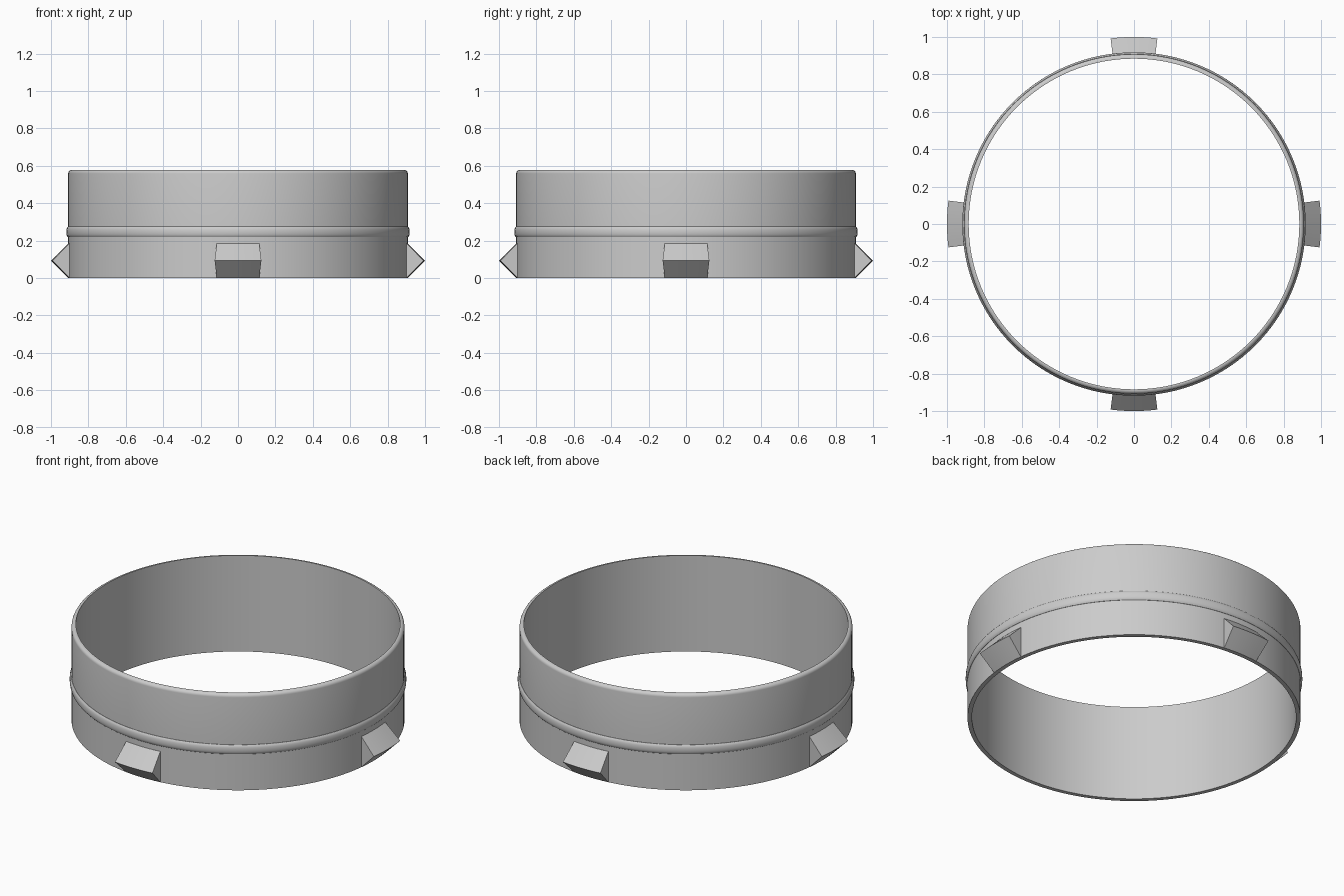
import bpy, bmesh, math

cube = bpy.data.objects.get("Cube")
if cube:
    bpy.data.objects.remove(cube, do_unlink=True)

INNER, OUTER, HEIGHT = 0.884, 0.908, 0.578
LUG_TIP, LUG_TOP = 1.0, 0.185
SEGMENTS = 128

grey = bpy.data.materials.new("light grey")
grey.use_nodes = True
grey.diffuse_color = (0.6, 0.6, 0.6, 1)
grey.node_tree.nodes["Principled BSDF"].inputs["Base Color"].default_value = grey.diffuse_color


def sweep(name, profile, start, angle, steps, smooth):
    """Turn a closed (radius, z) profile about the z axis."""
    full = abs(angle - math.tau) < 1e-6
    bm = bmesh.new()
    rings = []
    for i in range(steps if full else steps + 1):
        a = start + angle * i / steps
        rings.append([bm.verts.new((r * math.cos(a), r * math.sin(a), z)) for r, z in profile])
    count = len(profile)
    for i in range(steps):
        here, after = rings[i], rings[(i + 1) % len(rings)]
        for j in range(count):
            k = (j + 1) % count
            bm.faces.new((here[j], after[j], after[k], here[k]))
    if not full:
        bm.faces.new(rings[0])
        bm.faces.new(rings[-1])
    bmesh.ops.recalc_face_normals(bm, faces=bm.faces[:])
    mesh = bpy.data.meshes.new(name)
    bm.to_mesh(mesh)
    bm.free()
    mesh.materials.append(grey)
    obj = bpy.data.objects.new(name, mesh)
    bpy.context.collection.objects.link(obj)
    bpy.ops.object.select_all(action='DESELECT')
    obj.select_set(True)
    bpy.context.view_layer.objects.active = obj
    if smooth:
        bpy.ops.object.shade_smooth_by_angle(angle=math.radians(30))
    return obj


# Thin wall with a rounded outer rim and a bead around it
bead_z, bead_half, bead_rise = 0.246, 0.028, 0.010
bead = []
for i in range(9):
    t = -1 + i / 4
    bead.append((OUTER + bead_rise * math.sqrt(1 - 0.98 * t * t), bead_z + bead_half * t))
round_r = 0.02
rim = []
for i in range(7):
    a = math.pi / 2 * i / 6
    rim.append((OUTER - round_r + round_r * math.cos(a), HEIGHT - round_r + round_r * math.sin(a)))
wall = [(INNER, 0), (OUTER, 0), (OUTER, bead_z - bead_half)] + bead
wall += [(OUTER, bead_z + bead_half)] + rim + [(INNER, HEIGHT)]
sweep("ring_wall", wall, 0, math.tau, SEGMENTS, True)

# Four wedge lugs, curved along the wall
half = math.asin(0.125)
lug = [(OUTER - 0.008, 0), (OUTER, 0), (LUG_TIP, LUG_TOP / 2), (OUTER, LUG_TOP), (OUTER - 0.008, LUG_TOP)]
for i, side in enumerate(("left", "back", "right", "front")):
    sweep(side + "_lug", lug, i * math.pi / 2 - half, 2 * half, 6, True)
